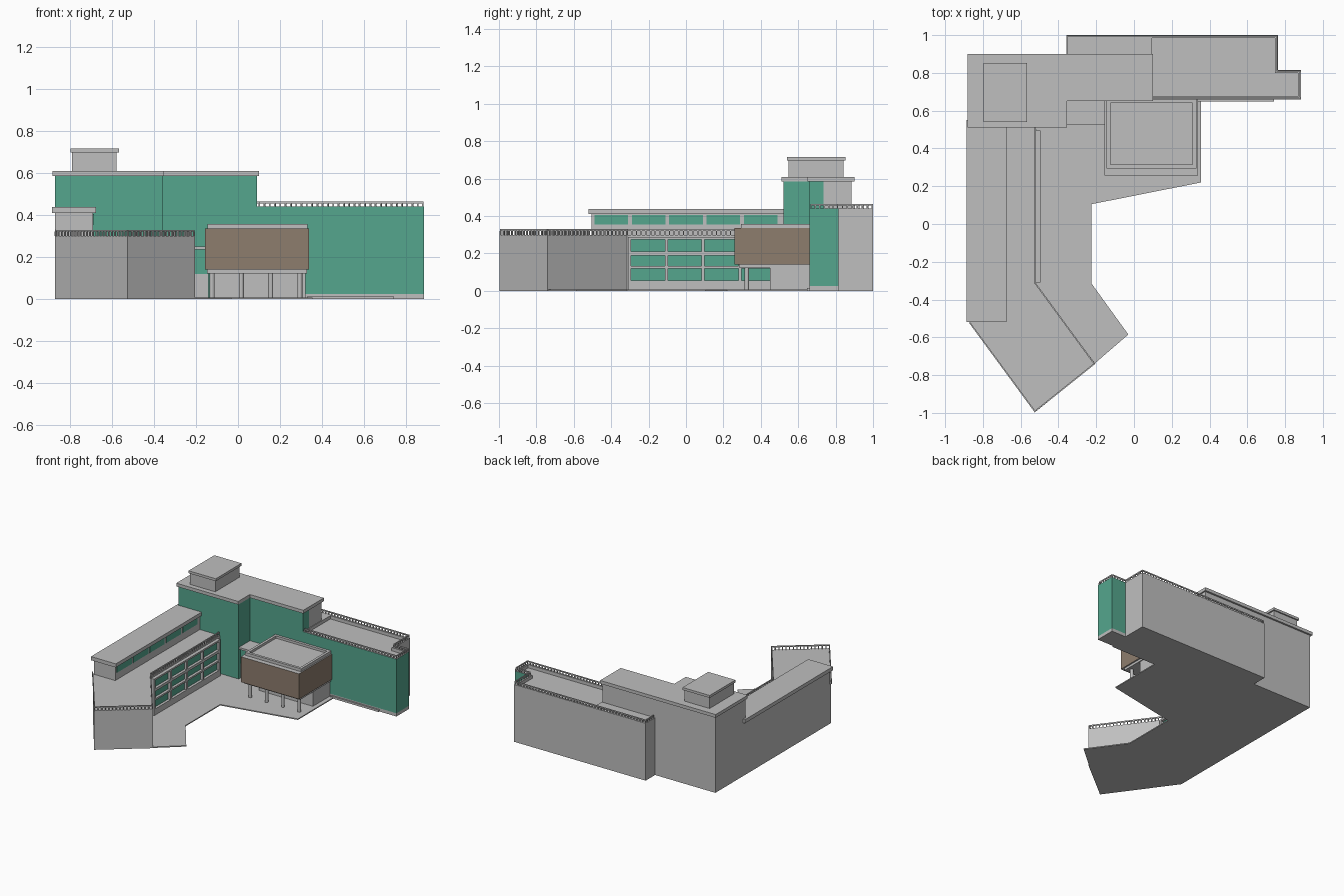
import bpy, bmesh
from mathutils import Vector

cube = bpy.data.objects.get("Cube")
if cube:
    bpy.data.objects.remove(cube, do_unlink=True)


def material(name, rgb):
    m = bpy.data.materials.new(name)
    m.use_nodes = True
    col = (*rgb, 1)
    m.diffuse_color = col
    m.node_tree.nodes["Principled BSDF"].inputs["Base Color"].default_value = col
    return m


CONCRETE = material("concrete grey", (0.52, 0.52, 0.52))
GLASS = material("green glass", (0.09, 0.38, 0.27))
BROWN = material("brown cladding", (0.27, 0.205, 0.155))


def finish(bm, name, mats):
    me = bpy.data.meshes.new(name)
    bm.to_mesh(me)
    bm.free()
    for m in mats:
        me.materials.append(m)
    ob = bpy.data.objects.new(name, me)
    bpy.context.collection.objects.link(ob)
    return ob


def prism(name, outline, z0, z1, mats=(CONCRETE,), rule=None, rim=0, sink=0):
    """Extruded outline; rule marks second-colour faces, rim and sink recess the top."""
    bm = bmesh.new()
    base = bm.faces.new([bm.verts.new((x, y, z0)) for x, y in outline])
    ext = bmesh.ops.extrude_face_region(bm, geom=[base])
    for v in ext["geom"]:
        if isinstance(v, bmesh.types.BMVert):
            v.co.z = z1
    bmesh.ops.recalc_face_normals(bm, faces=bm.faces)
    bm.normal_update()
    if rule:
        for f in bm.faces:
            f.material_index = int(rule(f.normal, f.calc_center_median()))
    if rim:
        top = [f for f in bm.faces if f.normal.z > 0.9]
        bmesh.ops.inset_region(bm, faces=top, thickness=rim)
        inner = bmesh.ops.extrude_face_region(bm, geom=top)
        bmesh.ops.delete(bm, geom=top, context="FACES_ONLY")
        for v in inner["geom"]:
            if isinstance(v, bmesh.types.BMVert):
                v.co.z -= sink
        bmesh.ops.recalc_face_normals(bm, faces=bm.faces)
    return finish(bm, name, mats)


def rect(x0, x1, y0, y1):
    return [(x0, y0), (x1, y0), (x1, y1), (x0, y1)]


def box(name, x0, x1, y0, y1, z0, z1, mat=CONCRETE, **kw):
    return prism(name, rect(x0, x1, y0, y1), z0, z1, (mat,), **kw)


def add_bar(bm, a, b, z0, z1, w):
    """Upright-sided bar running from a to b in plan."""
    a, b = Vector(a), Vector(b)
    d = (b - a).normalized() * w / 2
    n = Vector((-d.y, d.x))
    pts = [a - n, b - n, b + n, a + n]
    lo = [bm.verts.new((*p, z0)) for p in pts]
    hi = [bm.verts.new((*p, z1)) for p in pts]
    bm.faces.new(lo[::-1])
    bm.faces.new(hi)
    for i in range(4):
        j = (i + 1) % 4
        bm.faces.new((lo[i], lo[j], hi[j], hi[i]))


def railing(name, path, z, h, step=0.025, w=0.007):
    bm = bmesh.new()
    for a, b in zip(path, path[1:]):
        a, b = Vector(a), Vector(b)
        add_bar(bm, a, b, z + h - 0.009, z + h, w)
        count = max(1, round((b - a).length / step))
        side = (b - a).normalized() * w / 2
        for i in range(count + 1):
            p = a.lerp(b, i / count)
            add_bar(bm, p - side, p + side, z, z + h - 0.009, w)
    return finish(bm, name, (CONCRETE,))


# Courtyard paving
prism("courtyard_slab", [(0.355, 0.66), (0.355, 0.22), (-0.225, 0.105), (-0.225, -0.315),
      (-0.03, -0.585), (-0.21, -0.74), (-0.53, -0.31), (-0.53, 0.66)], 0, 0.008)

# West wing: angled lower block, set-back upper storey and terrace railing
prism("west_block", [(-0.87, -0.52), (-0.525, -0.997), (-0.205, -0.74), (-0.52, -0.315),
      (-0.52, 0.55), (-0.87, 0.55)], 0, 0.30)
box("west_upper_storey", -0.87, -0.69, -0.505, 0.55, 0.30, 0.41)
box("west_roof", -0.886, -0.675, -0.52, 0.55, 0.41, 0.438)
railing("west_railing", [(-0.868, -0.525), (-0.525, -0.992), (-0.21, -0.74),
        (-0.522, -0.315), (-0.522, 0.515)], 0.30, 0.03)
for i in range(5):
    y = -0.5 + i * 0.2
    box(f"clerestory_window_{i + 1}", -0.692, -0.686, y + 0.01, y + 0.19, 0.355, 0.405, GLASS)

# Courtyard window wall: glass behind a projecting grid
box("window_wall_glass", -0.522, -0.515, -0.3, 0.5, 0.02, 0.285, GLASS)
for i in range(5):
    y = -0.31 + i * 0.197
    box(f"window_mullion_{i + 1}", -0.522, -0.495, y, y + 0.016, 0.008, 0.285)
for i, (z0, z1) in enumerate([(0.008, 0.055), (0.12, 0.133), (0.19, 0.21), (0.275, 0.288)]):
    box(f"window_transom_{i + 1}", -0.522, -0.495, -0.31, 0.494, z0, z1)

# Tall block with glazed front, overhanging roof and rooftop room
prism("tall_block", [(-0.87, 0.522), (-0.36, 0.522), (-0.36, 0.66), (0.09, 0.66), (0.09, 0.735),
      (0.09, 0.886), (-0.87, 0.886)], 0, 0.585, (CONCRETE, GLASS),
      lambda n, c: n.y < -0.5 or (n.x > 0.5 and c.y < 0.72))
prism("tall_roof", [(-0.882, 0.51), (-0.355, 0.51), (-0.355, 0.65), (0.1, 0.65), (0.1, 0.9),
      (-0.882, 0.9)], 0.585, 0.61)
box("rooftop_room", -0.79, -0.577, 0.548, 0.842, 0.61, 0.697)
box("rooftop_room_roof", -0.798, -0.567, 0.54, 0.852, 0.697, 0.716)

# East wing: recessed roof, glazed front and end bay
east = [(0.08, 0.66), (0.885, 0.66), (0.885, 0.815), (0.762, 0.815), (0.762, 1), (0.08, 1)]
prism("east_base", east, 0, 0.025)
prism("east_wing", east, 0.025, 0.44, (CONCRETE, GLASS),
      lambda n, c: n.y < -0.5 or (c.y < 0.82 and (n.x > 0.5 or n.y > 0.5)), 0.022, 0.025)
box("east_rear_strip", -0.357, 0.08, 0.87, 1, 0, 0.44)
railing("east_railing", [(0.1, 0.668), (0.88, 0.668), (0.88, 0.81), (0.757, 0.81), (0.757, 0.995),
        (-0.353, 0.995), (-0.353, 0.9)], 0.44, 0.025)
box("front_kerb", 0.33, 0.74, 0.648, 0.66, 0, 0.016)

# Entrance link and canopy
box("entrance_wall", -0.36, -0.14, 0.545, 0.665, 0, 0.12)
box("entrance_glass", -0.36, -0.14, 0.545, 0.665, 0.12, 0.235, GLASS)
box("entrance_canopy", -0.36, -0.14, 0.525, 0.665, 0.235, 0.25)

# Raised brown room on columns
prism("raised_room", rect(-0.157, 0.338, 0.258, 0.66), 0.14, 0.335, (CONCRETE, BROWN),
      lambda n, c: abs(n.z) < 0.5)
box("raised_room_floor", -0.147, 0.328, 0.285, 0.66, 0.122, 0.14)
box("raised_room_parapet", -0.145, 0.33, 0.295, 0.66, 0.335, 0.357, rim=0.028, sink=0.018)
box("lobby", -0.135, 0.322, 0.45, 0.665, 0, 0.122)
for i in range(4):
    bm = bmesh.new()
    bmesh.ops.create_cone(bm, cap_ends=True, segments=12, radius1=0.012, radius2=0.012, depth=0.122)
    bmesh.ops.translate(bm, verts=bm.verts, vec=(-0.123 + i * 0.139, 0.325, 0.061))
    finish(bm, f"column_{i + 1}", (CONCRETE,))
